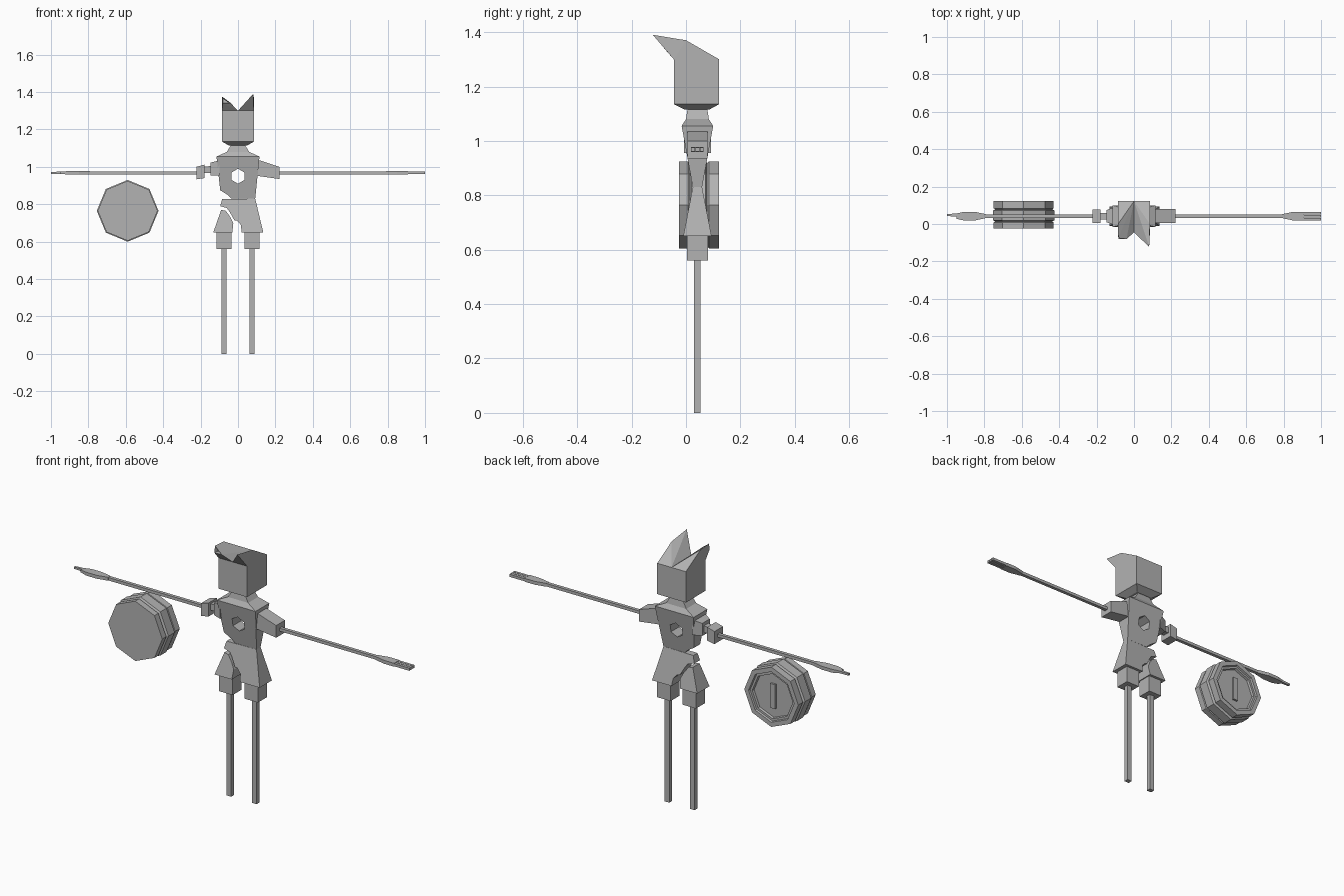
import bpy, bmesh, math
from mathutils import Vector

if "Cube" in bpy.data.objects:
    bpy.data.objects.remove(bpy.data.objects["Cube"])

grey = bpy.data.materials.new("plain grey")
grey.use_nodes = True
grey.diffuse_color = (0.45, 0.45, 0.45, 1)
grey.node_tree.nodes["Principled BSDF"].inputs["Base Color"].default_value = grey.diffuse_color
MID = 0.042  # depth of the figure's centre plane


def finish(name, bm):
    bmesh.ops.recalc_face_normals(bm, faces=bm.faces)
    mesh = bpy.data.meshes.new(name)
    bm.to_mesh(mesh)
    bm.free()
    mesh.materials.append(grey)
    obj = bpy.data.objects.new(name, mesh)
    bpy.context.collection.objects.link(obj)
    return obj


def loft(name, rings):
    """Skin a row of equal-length rings and cap both ends."""
    bm = bmesh.new()
    rows = [[bm.verts.new(p) for p in ring] for ring in rings]
    n = len(rows[0])
    for a, b in zip(rows, rows[1:]):
        for i in range(n):
            j = (i + 1) % n
            bm.faces.new((a[i], a[j], b[j], b[i]))
    bm.faces.new(rows[0])
    bm.faces.new(rows[-1])
    return finish(name, bm)


def tower(name, sections):
    """Stack of rectangles along z: (z, x0, x1, y0, y1)."""
    return loft(name, [[(x0, y0, z), (x1, y0, z), (x1, y1, z), (x0, y1, z)]
                       for z, x0, x1, y0, y1 in sections])


def limb(name, sections, y=MID):
    """Row of rectangles along x: (x, half depth, z0, z1)."""
    return loft(name, [[(x, y - h, z0), (x, y + h, z0), (x, y + h, z1), (x, y - h, z1)]
                       for x, h, z0, z1 in sections])


def slab(name, outline, z0, h0, z1, h1):
    """Front outline (x, z) whose thickness changes evenly with height."""
    def half(z):
        return h0 + (h1 - h0) * (z - z0) / (z1 - z0)
    return loft(name, [[(x, MID + s * half(z), z) for x, z in outline] for s in (-1, 1)])


def polygon(sides, r, x, y, z, start=0.0):
    return [(x + r * math.cos(start + k * math.tau / sides), y,
             z + r * math.sin(start + k * math.tau / sides)) for k in range(sides)]


# Head and neck
tower("head", [(1.115, -.05, .05, -.005, .085), (1.135, -.085, .085, -.045, .122),
               (1.30, -.085, .085, -.045, .122)])
tower("neck_and_collar", [(1.055, -.115, .115, -.016, .1), (1.08, -.06, .06, 0, .084),
                          (1.12, -.035, .035, .006, .078)])


# Forward-swept horns, one whole and one with a hollow broken end
def horn(name, side, tip, broken=False):
    base = [(0, -.045, 1.3), (0, .122, 1.3), (.085, -.045, 1.3), (.085, .122, 1.3), (.085, 0, 1.37)]
    bm = bmesh.new()
    for x, y, z in base + tip:
        bm.verts.new((side * x, y, z))
    bmesh.ops.convex_hull(bm, input=bm.verts)
    bmesh.ops.recalc_face_normals(bm, faces=bm.faces)
    if broken:
        end = min(bm.faces, key=lambda f: f.calc_center_median().y)
        bmesh.ops.inset_region(bm, faces=[end], thickness=.006, depth=-.02)
    return finish(name, bm)


horn("left_horn", 1, [(.081, -.122, 1.39)])
horn("right_broken_horn", -1, [(.083, -.08, 1.34), (.04, -.08, 1.342), (.084, -.075, 1.375)], True)

# Torso with a hexagonal hole right through the chest
torso = slab("torso", [(-.115, 1.055), (.115, 1.055), (.092, .83), (-.035, .83), (-.055, .85),
                       (-.095, .875)], .83, .017, 1.055, .058)
cutter = loft("chest_hole_cutter", [polygon(6, .04, 0, y, .95, math.pi / 2) for y in (-.2, .3)])
cutter.hide_render = True
cutter.hide_viewport = True
cut = torso.modifiers.new("chest hole", "BOOLEAN")
cut.operation = "DIFFERENCE"
cut.solver = "EXACT"
cut.object = cutter
bpy.context.view_layer.update()
evaluated = torso.evaluated_get(bpy.context.evaluated_depsgraph_get())
torso.data = bpy.data.meshes.new_from_object(evaluated)
torso.modifiers.clear()
bpy.data.objects.remove(cutter)

# Flared trousers, torn across the right hip
flare = (.65, .052, .83, .017)
slab("hips_and_left_trouser", [(.092, .83), (.135, .65), (.02, .65), (.015, .69), (-.005, .712),
                               (-.02, .715), (-.045, .76), (-.06, .78), (-.095, .79),
                               (-.085, .828)], *flare)
slab("right_trouser", [(-.09, .77), (-.065, .765), (-.04, .73), (-.025, .70), (-.03, .65),
                       (-.132, .65)], *flare)

# Cuffs and peg legs
for side, label in ((1, "left"), (-1, "right")):
    x = side * .075
    tower(label + "_cuff", [(z, x - .04, x + .04, .004, .08) for z in (.56, .652)])
    tower(label + "_leg", [(z, x - .014, x + .014, .03, .054) for z in (0, .57)])

# Left arm: sleeve, rod, open hand
limb("left_sleeve", [(.095, .037, .95, 1.035), (.115, .037, .95, 1.035), (.222, .037, .935, 1.0)])
limb("left_arm", [(.2, .009, .96, .976), (.81, .009, .96, .976)])
limb("left_palm", [(.79, .01, .959, .977), (.85, .023, .959, .977), (.91, .023, .959, .977)])
for i in range(3):
    limb("left_finger", [(.9, .0068, .961, .975), (1.0, .0068, .961, .975)], MID + (i - 1) * .016)

# Right arm: split sleeve, rod, pointing hand
limb("right_shoulder_stub", [(-.148, .032, .955, 1.022), (-.1, .05, .955, 1.035)])
limb("right_sleeve_link", [(-.19, .018, .968, 1.0), (-.14, .018, .968, 1.005)])
limb("right_sleeve", [(-.223, .036, .933, 1.0), (-.18, .036, .94, 1.012)])
limb("right_arm", [(-.82, .009, .96, .976), (-.2, .009, .96, .976)])
limb("right_palm", [(-.95, .014, .963, .975), (-.91, .023, .959, .977), (-.85, .023, .959, .977),
                    (-.79, .01, .959, .977)])
limb("right_pointing_finger", [(-1.0, .006, .963, .973), (-.93, .008, .962, .975)], MID + .006)

# Octagonal drum with a raised middle band and a recessed back
DX, DZ = -.59, .765
profile = [(-.025, .16), (.008, .16), (.014, .153), (.02, .165), (.072, .165), (.078, .153),
           (.084, .16), (.122, .16), (.122, .135), (.112, .132), (.112, .12), (.1, .117)]
loft("drum", [polygon(8, r, DX, y, DZ) for y, r in profile])
tower("drum_back_bar", [(DZ + s * .065, DX - .014, DX + .014, .095, .111) for s in (-1, 1)])
